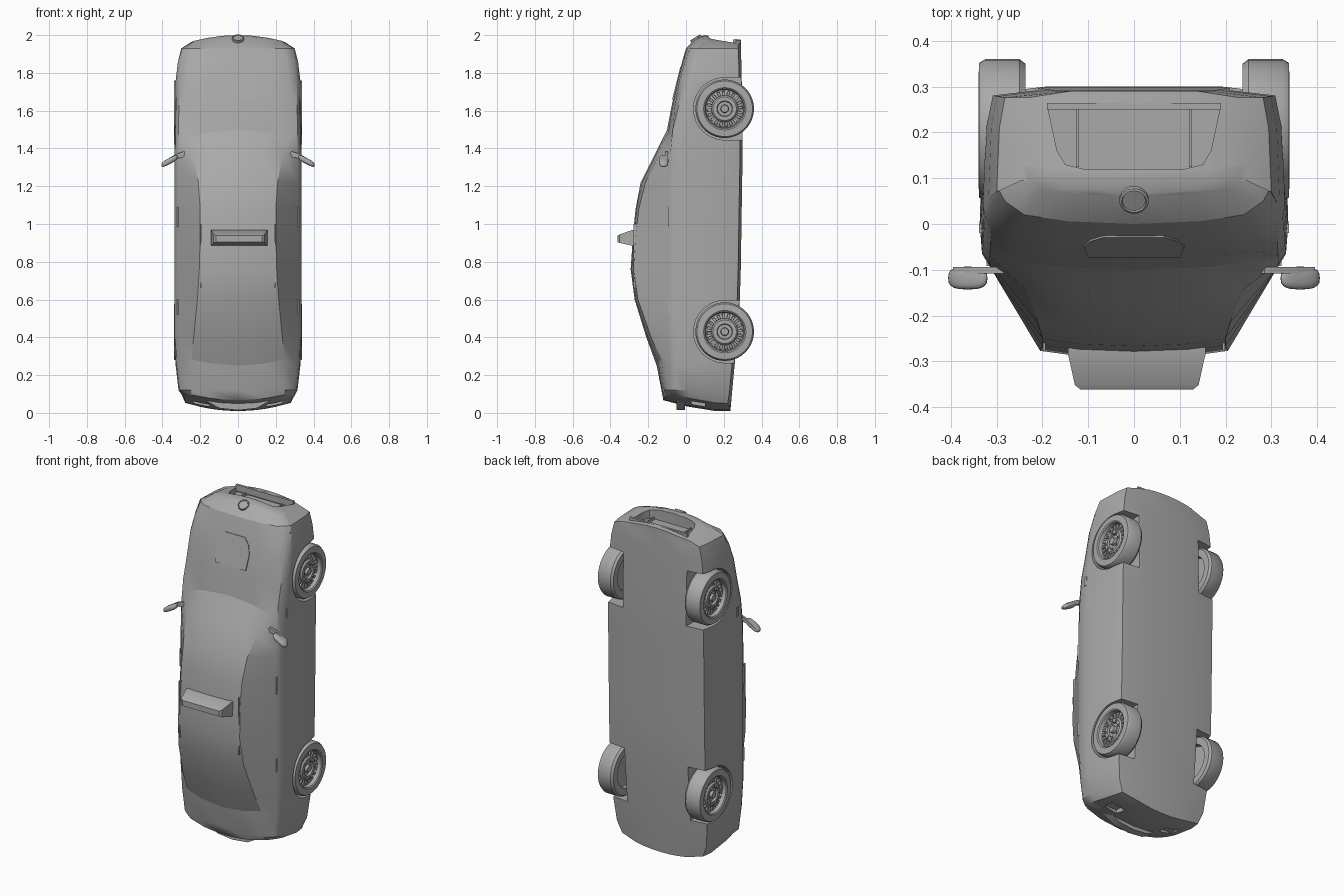
import bpy, bmesh, math
from mathutils import Matrix, Vector

cube = bpy.data.objects.get("Cube")
if cube:
    bpy.data.objects.remove(cube, do_unlink=True)

grey = bpy.data.materials.new("plain_grey")
grey.use_nodes = True
grey.diffuse_color = (0.4, 0.4, 0.4, 1)
grey.node_tree.nodes["Principled BSDF"].inputs["Base Color"].default_value = (0.4, 0.4, 0.4, 1)


def finish(name, bm, angle=30):
    """Turn a bmesh into a shaded object."""
    bmesh.ops.remove_doubles(bm, verts=bm.verts, dist=0.0005)
    bmesh.ops.recalc_face_normals(bm, faces=bm.faces)
    mesh = bpy.data.meshes.new(name)
    bm.to_mesh(mesh)
    bm.free()
    mesh.materials.append(grey)
    ob = bpy.data.objects.new(name, mesh)
    bpy.context.collection.objects.link(ob)
    shade(ob, angle)
    return ob


def shade(ob, angle):
    bpy.ops.object.select_all(action='DESELECT')
    ob.select_set(True)
    bpy.context.view_layer.objects.active = ob
    bpy.ops.object.shade_smooth_by_angle(angle=math.radians(angle))


def bridge(bm, rings):
    """Skin closed rings of equal length; returns the vertex rings."""
    rows = [[bm.verts.new(p) for p in ring] for ring in rings]
    n = len(rows[0])
    for a, b in zip(rows, rows[1:]):
        for i in range(n):
            j = (i + 1) % n
            bm.faces.new((a[i], a[j], b[j], b[i]))
    return rows


def loft(name, rings, angle=30):
    bm = bmesh.new()
    rows = bridge(bm, rings)
    bm.faces.new(rows[0])
    bm.faces.new(rows[-1])
    return finish(name, bm, angle)


def box(name, x0, x1, y0, y1, z0, z1):
    rect = [(x0, y0), (x1, y0), (x1, y1), (x0, y1)]
    return loft(name, [[(x, y, z) for x, y in rect] for z in (z0, z1)])


def cut(target, cutter):
    cutter.hide_render = True
    mod = target.modifiers.new("cut", 'BOOLEAN')
    mod.object = cutter
    mod.solver = 'EXACT'
    bpy.ops.object.select_all(action='DESELECT')
    bpy.context.view_layer.objects.active = target
    target.select_set(True)
    bpy.ops.object.modifier_apply(modifier=mod.name)
    bpy.data.objects.remove(cutter, do_unlink=True)


# Body sections: height, half width, belt y, roof half width, roof edge y, roof y, floor y
STATIONS = [
    (0.00, .285, -.07, .245, -.10, -.12, .235),
    (0.12, .315, -.08, .25, -.115, -.13, .245),
    (0.25, .33, -.085, .245, -.13, -.155, .257),
    (0.40, .337, -.09, .235, -.185, -.21, .27),
    (0.60, .337, -.09, .215, -.255, -.272, .285),
    (0.76, .337, -.09, .205, -.277, -.293, .29),
    (0.95, .337, -.09, .2, -.265, -.28, .293),
    (1.08, .337, -.09, .2, -.25, -.267, .295),
    (1.22, .337, -.09, .21, -.215, -.24, .297),
    (1.36, .337, -.085, .235, -.145, -.17, .3),
    (1.50, .335, -.07, .27, -.08, -.1, .3),
    (1.62, .333, -.04, .275, -.06, -.077, .298),
    (1.76, .33, -.01, .27, -.035, -.047, .295),
    (1.86, .318, .02, .26, -.005, -.02, .293),
    (1.93, .30, .05, .24, .02, .0, .29),
    (2.00, .245, .10, .2, .075, .06, .29)]
BOW = {1.50: -.06, 0.25: .05}


def section(z, w, yb, wr, yr, yc, yu, squeeze=1):
    half = [(0, yu), (.57 * w, yu), (.94 * w, yu - .014), (.98 * w, yu - .08), (w, .5 * (yb + .09)),
            (.985 * w, yb + .025), (.94 * w, yb), (wr, yr), (.6 * wr, yc + .3 * (yr - yc)), (0, yc)]
    pts = half + [(-x, y) for x, y in half[-2:0:-1]]
    ring = []
    for x, y in pts:
        x *= squeeze
        h = z
        if z == 0:          # rounded, sloping tail
            h = .01 + .05 * (x / .3) ** 2 + .26 * max(0, .1 - y)
        elif z == 2:        # rounded nose
            h = 2 - .03 * (x / .23) ** 2 - .13 * max(0, y - .1) - .3 * max(0, .1 - y)
        elif y <= yr + .001:
            h += BOW.get(z, 0) * (x / .3) ** 2
        ring.append((x, y, h))
    return ring


bm = bmesh.new()
rings = [section(*STATIONS[0], squeeze=s) for s in (0, .35, .7)]
rings += [section(*s) for s in STATIONS]
rings += [section(*STATIONS[-1], squeeze=s) for s in (.7, .35, 0)]
rows = bridge(bm, rings)
for k in (5, 13):           # crisp edges of the front and rear glass
    for i in range(7, 11):
        e = bm.edges.get((rows[k][i], rows[k][i + 1]))
        e.smooth = False
body = finish("body", bm, 28)

# Wheel arches: round at the top, open through the floor
WHEELS = [(s, z) for s in (-1, 1) for z in (0.43, 1.61)]
for s, zc in WHEELS:
    arc = [(.205 - .165 * math.sin(math.pi * i / 24), zc - .165 * math.cos(math.pi * i / 24)) for i in range(25)]
    outline = arc + [(.45, zc + .165), (.45, zc - .165)]
    cut(body, loft("arch_cutter", [[(s * x, y, z) for y, z in outline] for x in (.21, .5)]))

# Grille opening and tail recesses
grille = [(-.19, .262), (.19, .262), (.168, .16), (.15, .13), (.11, .12), (-.11, .12), (-.15, .13), (-.168, .16)]
cut(body, loft("grille_cutter", [[(x, y, z) for x, y in grille] for z in (1.93, 2.1)]))
for s in (-1, 1):
    cut(body, box("tail_cutter", s * .15, s * .235, .03, .10, -.1, .065))
shade(body, 28)
box("grille_bar", -.19, .19, .25, .264, 1.94, 1.978)
for s in (-1, 1):
    box("grille_post", s * .12, s * .127, .125, .255, 1.925, 1.945)

# Tail ledge
ledge = [(-.18, .07), (-.1, .025), (0, .014), (.1, .025), (.18, .07), (0, .09)]
loft("tail_ledge", [[(x, y, z) for x, z in ledge] for y in (-.05, -.005)])

# Round nose badge with a raised rim
bm = bmesh.new()
profile = [(.0, -.02), (.032, -.02), (.032, .01), (.027, .012), (.025, .008), (0, .008)]
turn = Matrix.Translation((0, .055, 1.978)) @ Matrix.Rotation(.55, 4, 'X')
bridge(bm, [[turn @ Vector((r * math.cos(math.tau * i / 32), r * math.sin(math.tau * i / 32), h))
             for i in range(32)] for r, h in profile])
finish("nose_badge", bm)

# Raised panel on the bonnet
panel = [(-.1, 1.66), (-.11, 1.75), (-.095, 1.8), (-.065, 1.835), (.065, 1.835), (.095, 1.8), (.11, 1.75), (.1, 1.66)]
loft("bonnet_panel", [[(x, (z - 1.745) * .25 - .052 + d, z) for x, z in panel] for d in (0, .03)])

# Roof sign, tapering outward
def sign_ring(hx, z0, z1, y):
    return [(.006 + x, y, z) for x, z in ((-hx, z0), (hx, z0), (hx, z1), (-hx, z1))]


loft("roof_sign", [sign_ring(.15, .885, .968, -.26), sign_ring(.15, .885, .968, -.285),
                   sign_ring(.135, .9, .945, -.352), sign_ring(.122, .905, .938, -.362)])

for s in (-1, 1):
    # Door mirrors: flat arm and rounded housing
    arm = [(.26, 1.36), (.285, 1.385), (.33, 1.37), (.395, 1.33), (.33, 1.345)]
    loft("mirror_arm", [[(s * x, y, z) for x, z in arm] for y in (-.108, -.094)])
    bm = bmesh.new()
    bmesh.ops.create_uvsphere(bm, u_segments=20, v_segments=12, radius=1)
    for v in bm.verts:
        x, y, z = [math.copysign(abs(c) ** .7, c) for c in v.co]
        v.co = (s * (.363 + .043 * x), -.118 + .025 * y, 1.333 - .022 * x + .017 * z)
    finish("mirror_housing", bm, 40)

    # Door handles, side marker and roof strips
    for z0, z1 in ((.985, 1.09), (.52, .6)):
        box("door_handle", s * .29, s * .322, -.092, -.078, z0, z1)
    box("side_marker", s * .31, s * .338, -.02, 0, 1.42, 1.475)
    box("roof_strip", s * .193, s * .199, -.277, -.24, .66, 1.0)

# Wheels: lathed tyre and rim, ring of pockets, bolts
LATHE = [(0, .26), (.1, .26), (.105, .237), (.145, .237), (.155, .25), (.155, .325), (.147, .338),
         (.112, .34), (.105, .335), (.1, .315), (.094, .318), (.07, .318), (.062, .326), (.042, .326),
         (.038, .314), (.022, .314), (.019, .33), (0, .33)]
SEG = 40
for s, zc in WHEELS:
    bm = bmesh.new()
    bridge(bm, [[(s * x, .205 + r * math.cos(math.tau * i / SEG), zc + r * math.sin(math.tau * i / SEG))
                 for i in range(SEG)] for r, x in LATHE])
    bmesh.ops.remove_doubles(bm, verts=bm.verts, dist=.0005)
    bmesh.ops.recalc_face_normals(bm, faces=bm.faces)
    ring = []
    for f in bm.faces:
        c = f.calc_center_median()
        dy, dz = c.y - .205, c.z - zc
        if abs(math.hypot(dy, dz) - .082) < .003 and abs(c.x) > .3:
            ring.append((math.atan2(dz, dy), f))
    ring.sort(key=lambda t: t[0])
    bmesh.ops.inset_individual(bm, faces=[f for _, f in ring[::2]], thickness=.0015, depth=-.02)
    for k in range(8):
        a = math.tau * k / 8
        spot = Matrix.Translation((s * .327, .205 + .052 * math.cos(a), zc + .052 * math.sin(a)))
        bmesh.ops.create_cone(bm, cap_ends=True, segments=6, radius1=.007, radius2=.007, depth=.012,
                              matrix=spot @ Matrix.Rotation(math.pi / 2, 4, 'Y'))
    finish("wheel", bm, 35)
